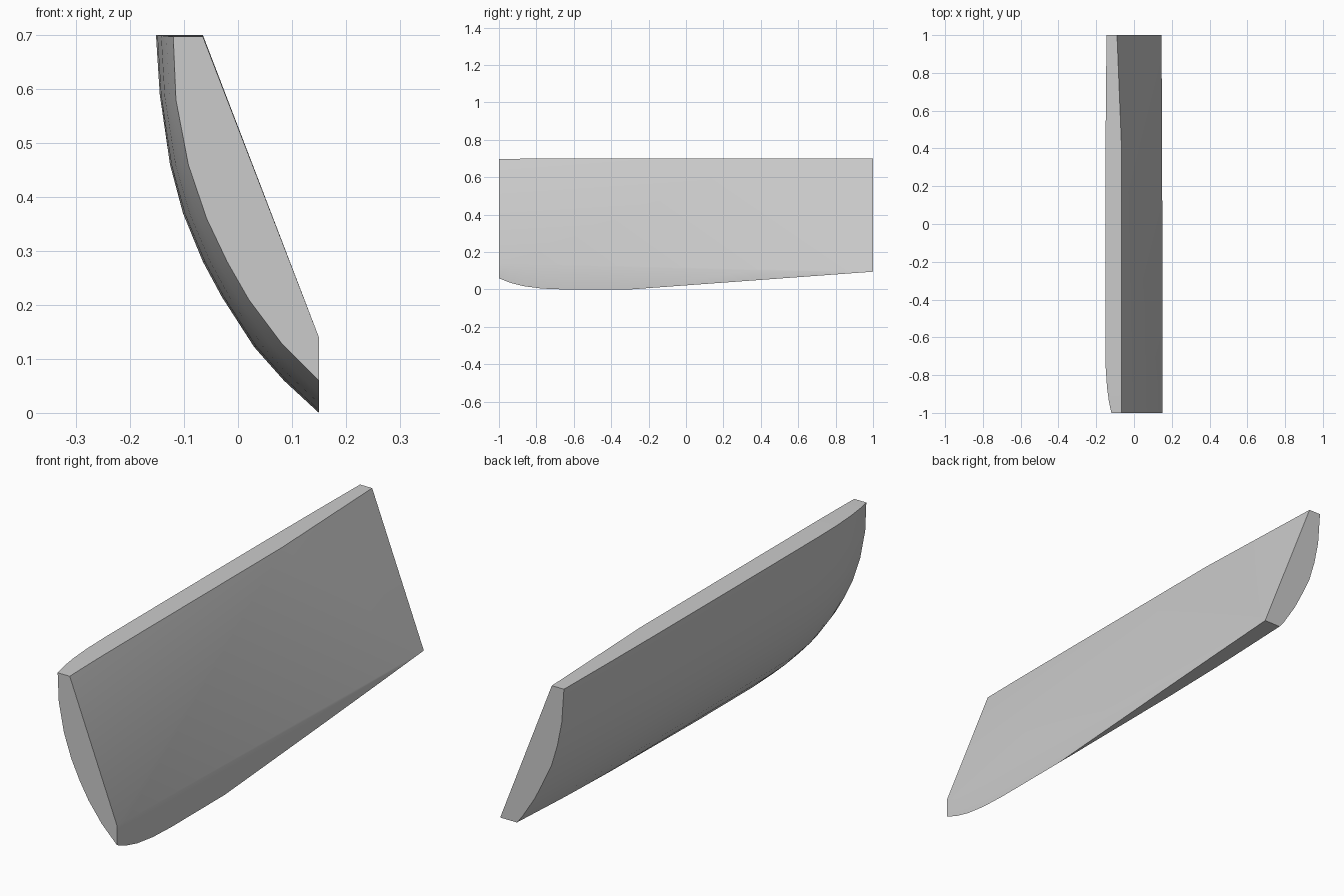
import bpy, bmesh
from mathutils import Vector

if "Cube" in bpy.data.objects:
    bpy.data.objects.remove(bpy.data.objects["Cube"])

# Outer curve (x, z) from the top edge down, at the front, middle and back
FRONT = [(-.12, .697), (-.115, .58), (-.092, .46), (-.058, .36), (-.02, .28),
         (.02, .21), (.08, .13), (.115, .095), (.15, .06)]
MIDDLE = [(-.152, .70), (-.145, .59), (-.126, .46), (-.102, .37), (-.065, .28),
          (-.03, .215), (.03, .122), (.085, .06), (.15, 0)]
BACK = [(-.145, .70), (-.135, .56), (-.115, .46), (-.088, .37), (-.045, .28),
        (-.012, .215), (.045, .125), (.085, .075), (.145, 0)]
# Stations: y, end profile, share of the end profile
STATIONS = [(-1, FRONT, 1), (-.94, FRONT, .6), (-.87, FRONT, .3), (-.77, FRONT, .08),
            (-.65, FRONT, 0), (-.2, BACK, 0), (.35, BACK, .15), (.7, BACK, .5), (1, BACK, 1)]

bm = bmesh.new()

# Loft the curved block, with a square inner side to be trimmed
rings = []
for y, end, w in STATIONS:
    pts = [Vector(m).lerp(Vector(e), w) for m, e in zip(MIDDLE, end)]
    pts.append(Vector((pts[-1].x, pts[0].y)))
    rings.append([bm.verts.new((p.x, y, p.y)) for p in pts])
n = len(rings[0])
for a, b in zip(rings, rings[1:]):
    for i in range(n):
        j = (i + 1) % n
        bm.faces.new((a[i], a[j], b[j], b[i]))
bm.faces.new(rings[0])
bm.faces.new(rings[-1])
bmesh.ops.recalc_face_normals(bm, faces=bm.faces)


def trim(p, q, r, outward):
    """Cut away everything on the outward side of the plane and cap it."""
    p, q, r = Vector(p), Vector(q), Vector(r)
    no = (q - p).cross(r - p).normalized()
    if no.dot(Vector(outward)) < 0:
        no = -no
    geom = bm.verts[:] + bm.edges[:] + bm.faces[:]
    cut = bmesh.ops.bisect_plane(bm, geom=geom, dist=1e-5, plane_co=p, plane_no=no,
                                 clear_outer=True)['geom_cut']
    edges = [e for e in cut if isinstance(e, bmesh.types.BMEdge) and e.is_boundary]
    bmesh.ops.holes_fill(bm, edges=edges, sides=0)


# Inner side: three slightly different slopes
knee_front, knee_back = (.15, -1, .14), (.145, 1, .095)
top_front, top_mid, top_back = (-.065, -1, .697), (-.065, .38, .70), (-.09, 1, .70)
trim(knee_front, top_front, top_mid, (1, 0, 0))
trim(knee_front, top_mid, knee_back, (1, 0, 0))
trim(top_mid, top_back, knee_back, (1, 0, 0))
# Underside rising to the back
trim((0, 0, .022), (1, 0, .022), (0, 1, .095), (0, 0, -1))

bmesh.ops.remove_doubles(bm, verts=bm.verts, dist=1e-4)
bmesh.ops.recalc_face_normals(bm, faces=bm.faces)
mesh = bpy.data.meshes.new("curved_panel")
bm.to_mesh(mesh)
bm.free()

panel = bpy.data.objects.new("curved_panel", mesh)
bpy.context.collection.objects.link(panel)
grey = bpy.data.materials.new("light_grey")
grey.diffuse_color = (.6, .6, .6, 1)
grey.use_nodes = True
grey.node_tree.nodes["Principled BSDF"].inputs["Base Color"].default_value = grey.diffuse_color
mesh.materials.append(grey)

bpy.context.view_layer.objects.active = panel
panel.select_set(True)
bpy.ops.object.shade_smooth_by_angle(angle=.5)
